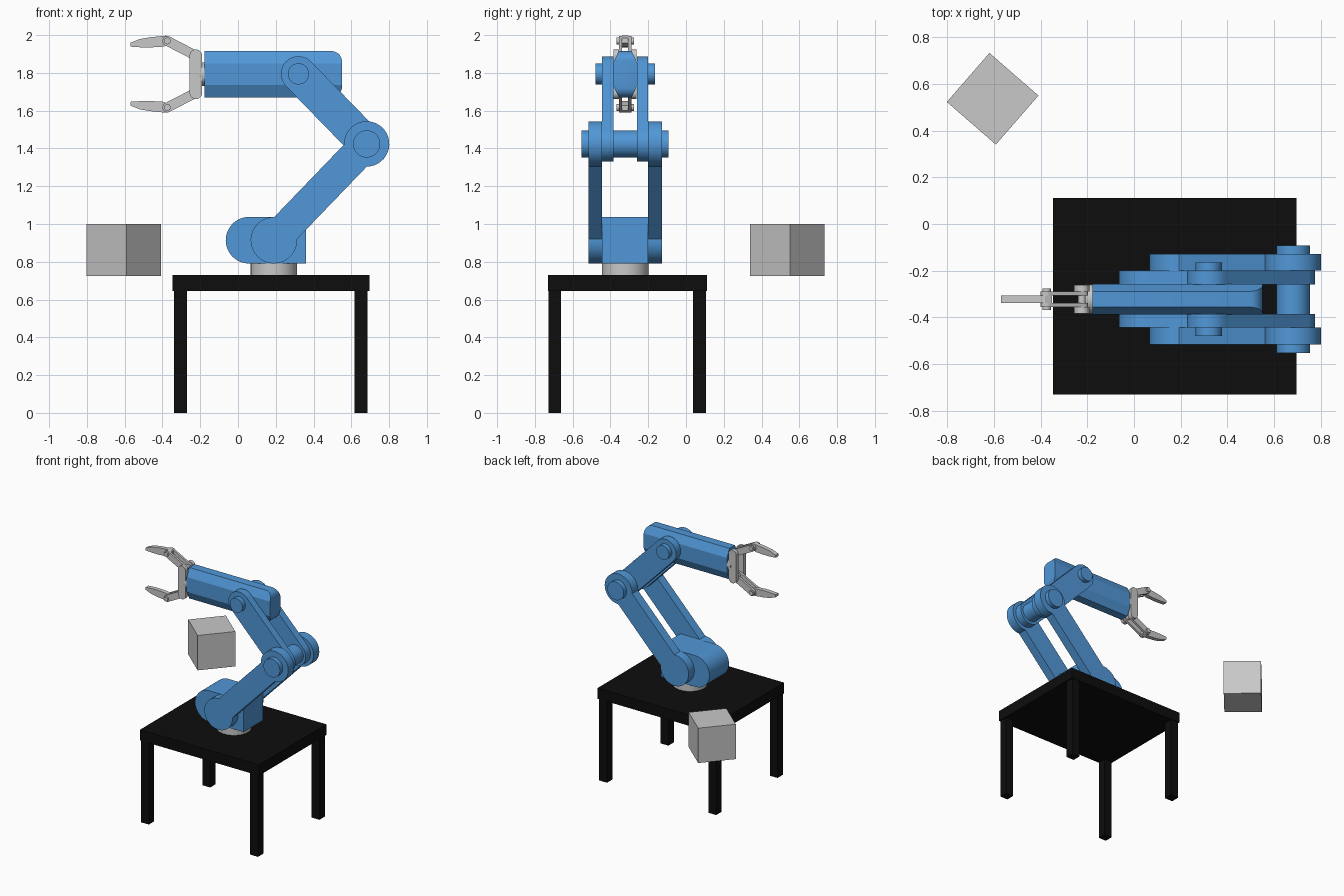
import bpy, bmesh, math
from mathutils import Vector, Matrix

if "Cube" in bpy.data.objects:
    bpy.data.objects.remove(bpy.data.objects["Cube"])

AY = -0.322   # centre plane of the arm in y
GZ = 1.793    # centre height of forearm and gripper


def material(name, r, g, b):
    m = bpy.data.materials.new(name)
    m.diffuse_color = (r, g, b, 1)
    m.use_nodes = True
    m.node_tree.nodes["Principled BSDF"].inputs["Base Color"].default_value = m.diffuse_color
    return m


BLUE = material("arm_blue", 0.082, 0.31, 0.68)
GREY = material("light_grey", 0.58, 0.58, 0.58)
BLACK = material("table_black", 0.004, 0.004, 0.004)


def finish(name, bm, mat, smooth=True):
    bmesh.ops.recalc_face_normals(bm, faces=bm.faces)
    me = bpy.data.meshes.new(name)
    bm.to_mesh(me)
    bm.free()
    me.materials.append(mat)
    ob = bpy.data.objects.new(name, me)
    bpy.context.collection.objects.link(ob)
    if smooth:
        bpy.ops.object.select_all(action='DESELECT')
        ob.select_set(True)
        bpy.context.view_layer.objects.active = ob
        bpy.ops.object.shade_smooth_by_angle(angle=math.radians(25))
    return ob


def box(name, x0, x1, y0, y1, z0, z1, mat):
    bm = bmesh.new()
    m = Matrix.Translation(((x0 + x1) / 2, (y0 + y1) / 2, (z0 + z1) / 2))
    bmesh.ops.create_cube(bm, size=1, matrix=m @ Matrix.Diagonal((x1 - x0, y1 - y0, z1 - z0, 1)))
    return finish(name, bm, mat, False)


def prism(name, pts, y0, y1, mat):
    """Extrude an x-z outline between two y offsets from the arm plane."""
    bm = bmesh.new()
    f = bm.faces.new([bm.verts.new((x, AY + y0, z)) for x, z in pts])
    new = bmesh.ops.extrude_face_region(bm, geom=[f])["geom"]
    bmesh.ops.translate(bm, vec=(0, y1 - y0, 0),
                        verts=[v for v in new if isinstance(v, bmesh.types.BMVert)])
    return finish(name, bm, mat)


def arc(c, r, a0, a1, n):
    return [(c[0] + r * math.cos(a0 + (a1 - a0) * i / n),
             c[1] + r * math.sin(a0 + (a1 - a0) * i / n)) for i in range(n + 1)]


def link(a, b, ra, rb, w):
    """Outline of a bar of half-width w with a round boss on each end."""
    t = math.atan2(b[1] - a[1], b[0] - a[0])
    pa, pb = math.asin(min(1, w / ra)), math.asin(min(1, w / rb))
    return (arc(a, ra, t + pa, t + 2 * math.pi - pa, 28)
            + arc(b, rb, t - math.pi + pb, t + math.pi - pb, 28))


def disc(c, r, n=40):
    return arc(c, r, 0, 2 * math.pi * (n - 1) / n, n - 1)


def pair(name, pts, d0, d1, mat):
    """The same plate on both sides of the arm plane."""
    prism(name + "_front", pts, -d1, -d0, mat)
    prism(name + "_back", pts, d0, d1, mat)


# Table
box("table_top", -0.346, 0.695, -0.73, 0.111, 0.645, 0.73, BLACK)
for i, x in enumerate((-0.338, 0.617)):
    for j, y in enumerate((-0.729, 0.038)):
        box(f"table_leg_{i}{j}", x, x + 0.068, y, y + 0.068, 0, 0.645, BLACK)

# Loose cube floating beside the table
cube = box("loose_cube", -0.139, 0.139, -0.139, 0.139, -0.138, 0.138, GREY)
cube.location = (-0.605, 0.536, 0.863)
cube.rotation_euler.z = math.radians(49)

# Turntable and rounded base block
bm = bmesh.new()
bmesh.ops.create_cone(bm, cap_ends=True, segments=40, radius1=0.123, radius2=0.123, depth=0.064,
                      matrix=Matrix.Translation((0.19, AY, 0.76)))
finish("turntable", bm, GREY)
prism("base_block", arc((0.058, 0.914), 0.123, math.pi / 2, 1.5 * math.pi, 24)
      + [(0.36, 0.791), (0.36, 1.037)], -0.122, 0.122, BLUE)

# Arm links and joint pins
base, elbow, wrist = (0.19, 0.914), (0.681, 1.424), (0.32, 1.795)
pair("lower_link", link(base, elbow, 0.123, 0.12, 0.084), 0.122, 0.194, BLUE)
pair("upper_link", link(elbow, wrist, 0.093, 0.093, 0.0929), 0.063, 0.122, BLUE)
prism("elbow_pin", disc(elbow, 0.072), -0.23, 0.23, BLUE)
prism("forearm_pin", disc(wrist, 0.056), -0.158, 0.158, BLUE)

# Forearm: eight-sided beam with its rear edges rounded by tangent cuts
x0, x1, hz, rad = -0.178, 0.55, 0.122, 0.055
section = [(0.034, hz), (0.065, 0.058), (0.065, -0.058), (0.034, -hz)]
section += [(-y, z) for y, z in reversed(section)]
bm = bmesh.new()
rings = [[bm.verts.new((x, AY + y, GZ + z)) for y, z in section] for x in (x0, x1)]
for ring in rings:
    bm.faces.new(ring)
for i in range(8):
    k = (i + 1) % 8
    bm.faces.new((rings[0][i], rings[0][k], rings[1][k], rings[1][i]))
bmesh.ops.recalc_face_normals(bm, faces=bm.faces)
for s in (1, -1):
    for k in range(1, 6):
        a = k * math.pi / 12
        n = Vector((math.cos(a), 0, s * math.sin(a)))
        co = Vector((x1 - rad, AY, GZ + s * (hz - rad))) + n * rad
        cut = bmesh.ops.bisect_plane(bm, geom=bm.verts[:] + bm.edges[:] + bm.faces[:],
                                     plane_co=co, plane_no=n, clear_outer=True)["geom_cut"]
        bmesh.ops.holes_fill(bm, edges=[e for e in cut if isinstance(e, bmesh.types.BMEdge)])
finish("forearm", bm, BLUE)

# Gripper: wrist disc, two palm plates, then mirrored fingers
bm = bmesh.new()
bmesh.ops.create_cone(bm, cap_ends=True, segments=32, radius1=0.063, radius2=0.063, depth=0.035,
                      matrix=Matrix.Translation((-0.192, AY, GZ)) @ Matrix.Rotation(math.pi / 2, 4, 'Y'))
finish("wrist_disc", bm, GREY)
pair("palm_plate", link((-0.223, GZ - 0.098), (-0.223, GZ + 0.098), 0.033, 0.033, 0.0329),
     0.034, 0.061, GREY)

CLAW = [(-0.35, 0.165), (-0.395, 0.146), (-0.46, 0.142), (-0.51, 0.142), (-0.57, 0.146),
        (-0.57, 0.166), (-0.52, 0.186), (-0.46, 0.196), (-0.38, 0.204), (-0.352, 0.193)]
for side, s in (("upper", 1), ("lower", -1)):
    root, knuckle = (-0.223, GZ + s * 0.098), (-0.374, GZ + s * 0.176)
    pair(side + "_finger_bar", link(root, knuckle, 0.026, 0.026, 0.0259), 0.016, 0.034, GREY)
    prism(side + "_claw", [(x, GZ + s * z) for x, z in CLAW], -0.017, 0.017, GREY)
    prism(side + "_knuckle_pin", disc(knuckle, 0.018, 16), -0.047, 0.047, GREY)
    prism(side + "_root_pin", disc(root, 0.016, 16), -0.06, 0.06, GREY)
